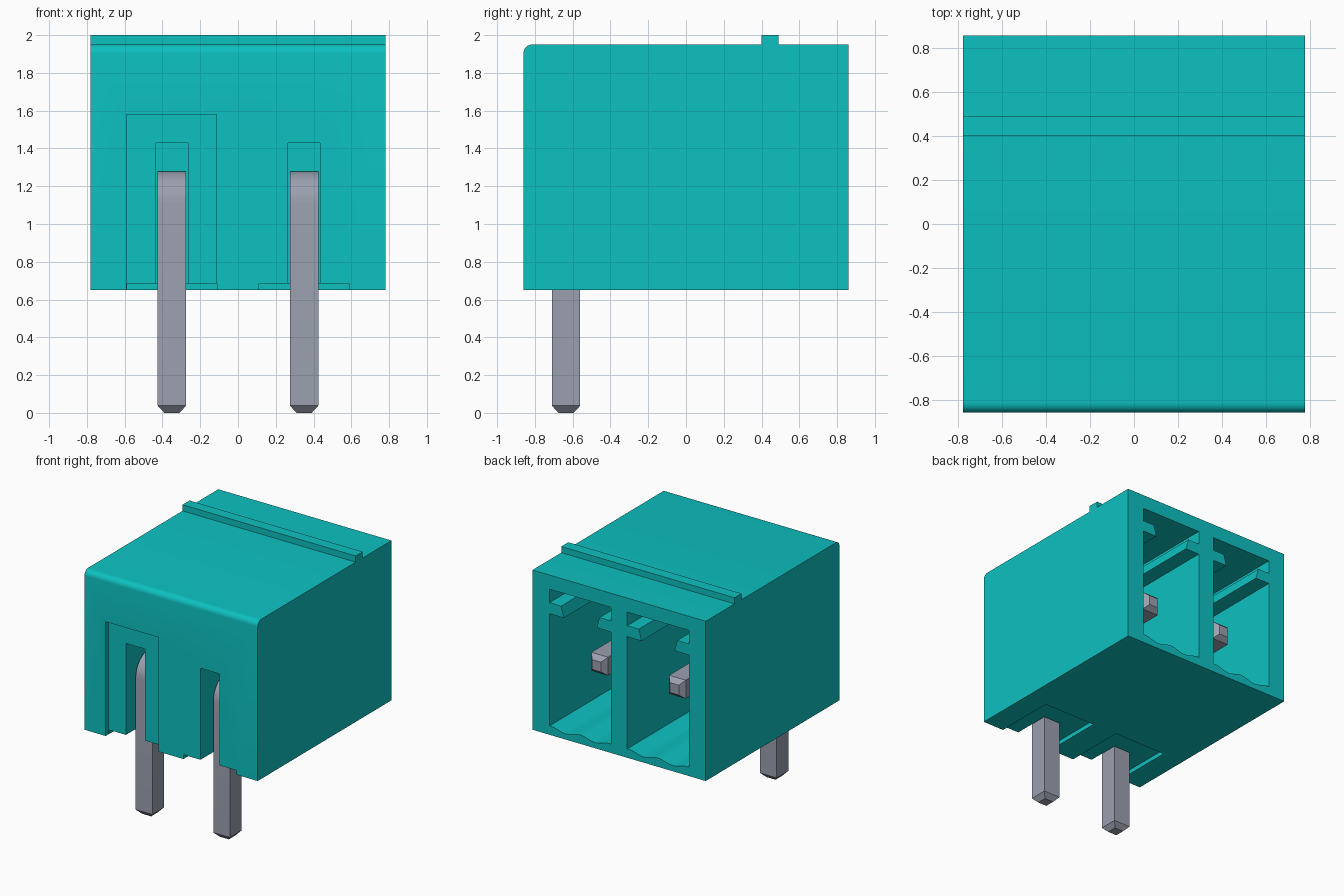
import bpy, bmesh, math
from mathutils import Vector

cube = bpy.data.objects.get("Cube")
if cube:
    bpy.data.objects.remove(cube, do_unlink=True)


def material(name, rgb):
    m = bpy.data.materials.new(name)
    m.use_nodes = True
    m.diffuse_color = (*rgb, 1)
    m.node_tree.nodes["Principled BSDF"].inputs["Base Color"].default_value = (*rgb, 1)
    return m


TEAL = material("teal plastic", (0.004, 0.53, 0.53))
METAL = material("grey metal", (0.33, 0.35, 0.43))


def loft(name, rings, mat):
    """Skin a closed solid over a list of equal-sized point rings."""
    bm = bmesh.new()
    loops = [[bm.verts.new(p) for p in ring] for ring in rings]
    n = len(loops[0])
    for a, b in zip(loops, loops[1:]):
        for i in range(n):
            j = (i + 1) % n
            bm.faces.new((a[i], a[j], b[j], b[i]))
    bm.faces.new(loops[0])
    bm.faces.new(loops[-1])
    bmesh.ops.recalc_face_normals(bm, faces=bm.faces)
    mesh = bpy.data.meshes.new(name)
    bm.to_mesh(mesh)
    bm.free()
    ob = bpy.data.objects.new(name, mesh)
    bpy.context.collection.objects.link(ob)
    mesh.materials.append(mat)
    return ob


def box(name, x0, x1, y0, y1, z0, z1):
    return loft(name, [[(x0, y0, z), (x1, y0, z), (x1, y1, z), (x0, y1, z)]
                       for z in (z0, z1)], TEAL)


def activate(ob):
    bpy.ops.object.select_all(action='DESELECT')
    ob.select_set(True)
    bpy.context.view_layer.objects.active = ob


def carve(target, cutter):
    mod = target.modifiers.new("cut", 'BOOLEAN')
    mod.operation = 'DIFFERENCE'
    mod.solver = 'EXACT'
    mod.object = cutter
    activate(target)
    bpy.ops.object.modifier_apply(modifier=mod.name)
    bpy.data.objects.remove(cutter, do_unlink=True)


W, D, BASE, TOP = 0.78, 0.86, 0.65, 1.95
PITCH = 0.35

# Housing block with a rounded upper front edge
R = 0.045
side = [(D, BASE), (D, TOP)]
for i in range(7):
    a = math.radians(90 + 15 * i)
    side.append((-D + R + R * math.cos(a), TOP - R + R * math.sin(a)))
side.append((-D, BASE))
housing = loft("housing", [[(x, y, z) for y, z in side] for x in (-W, W)], TEAL)

# Half outline of a plug cavity: wavy floor, flared guide tab, ceiling
half = []
for i in range(9):
    t = i / 8
    half.append((0.277 * t, 0.709 + 0.014 * math.cos(math.tau * t * 1.05)))
half += [(0.277, 1.635), (0.148, 1.635), (0.173, 1.725), (0.277, 1.725), (0.277, 1.835)]
outline = half + [(-x, z) for x, z in reversed(half[1:])]

for s in (-1, 1):
    cx = s * PITCH
    carve(housing, loft("cavity_cutter", [[(cx + x, y, z) for x, z in outline]
                                          for y in (-0.40, 1)], TEAL))
    # Shallow step under the housing and the open slot for the pin
    carve(housing, box("step_cutter", cx - 0.238, cx + 0.238, -1, -0.35, 0.5, 0.685))
    carve(housing, box("slot_cutter", cx - 0.085, cx + 0.085, -1, -0.55, 0.5, 1.43))

# Shallow front panel recess on one position only
carve(housing, box("panel_cutter", -0.59, -0.115, -1, -D + 0.04, 0.5, 1.58))

# Locking rib across the top
rib = box("locking_rib", -W, W, 0.40, 0.49, TOP - 0.01, 2.0)


def pin_ring(cx, centre, direction, normal, h):
    """Square cross-section around a point on the pin path."""
    x = Vector((1, 0, 0))
    return [centre + Vector((cx, 0, 0)) + x * u * h + normal * v * h
            for u, v in ((-1, -1), (1, -1), (1, 1), (-1, 1))]


# Bent square pins with tapered tips
H, TIP, BEND = 0.075, 0.04, 0.095
pivot = Vector((0, -0.54, 1.11))
up, back = Vector((0, 0, 1)), Vector((0, 1, 0))
for s, name in ((-1, "right_pin"), (1, "left_pin")):
    rings = []
    for z, h in ((0, TIP), (0.038, H)):
        rings.append(pin_ring(s * PITCH, Vector((0, pivot.y - BEND, z)), up, -back, h))
    for i in range(9):
        a = math.radians(90 * i / 8)
        normal = up * math.sin(a) - back * math.cos(a)
        rings.append(pin_ring(s * PITCH, pivot + normal * BEND, back, normal, H))
    for y, h in ((0.61, H), (0.65, TIP)):
        rings.append(pin_ring(s * PITCH, Vector((0, y, pivot.z + BEND)), back, up, h))
    pin = loft(name, rings, METAL)
    activate(pin)
    bpy.ops.object.shade_smooth_by_angle(angle=math.radians(30))

activate(housing)
bpy.ops.object.shade_smooth_by_angle(angle=math.radians(30))
